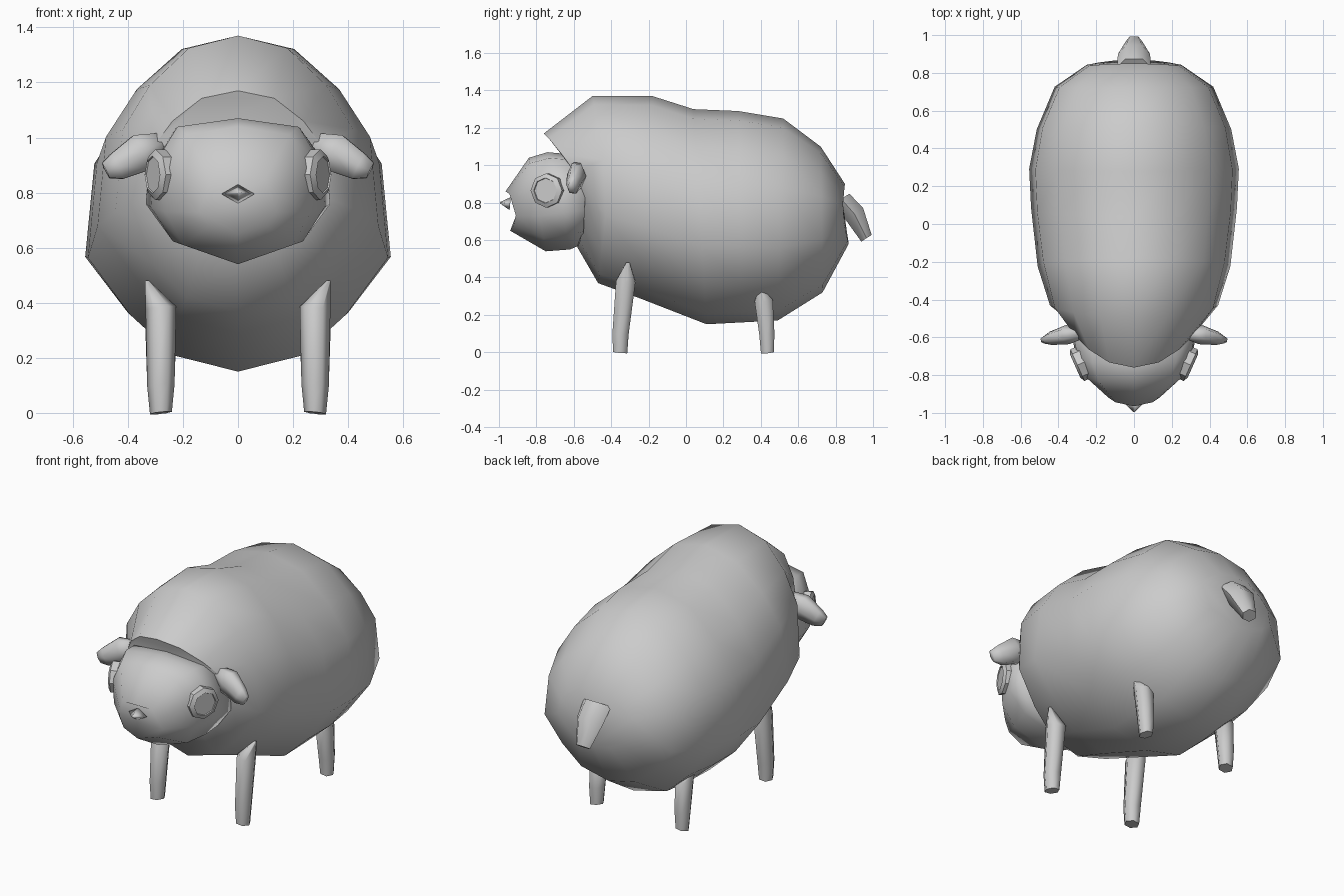
import bpy, bmesh, math
from mathutils import Vector

if "Cube" in bpy.data.objects:
    bpy.data.objects.remove(bpy.data.objects["Cube"])

grey = bpy.data.materials.new("wool grey")
grey.diffuse_color = (0.6, 0.6, 0.6, 1)
grey.use_nodes = True
grey.node_tree.nodes["Principled BSDF"].inputs["Base Color"].default_value = grey.diffuse_color


def finish(name, rings, sharp=None):
    """Skin equal-length rings of points into a closed, smooth mesh."""
    bm = bmesh.new()
    loops = [[bm.verts.new(p) for p in r] for r in rings]
    for a, b in zip(loops, loops[1:]):
        for i in range(len(a)):
            j = (i + 1) % len(a)
            bm.faces.new((a[i], a[j], b[j], b[i]))
    bm.faces.new(loops[0])
    bm.faces.new(loops[-1])
    bmesh.ops.remove_doubles(bm, verts=bm.verts, dist=1e-5)
    bmesh.ops.recalc_face_normals(bm, faces=bm.faces)
    for f in bm.faces:
        f.smooth = True
    if sharp:
        for e in bm.edges:
            if len(e.link_faces) == 2 and e.calc_face_angle() > math.radians(sharp):
                e.smooth = False
    me = bpy.data.meshes.new(name)
    bm.to_mesh(me)
    bm.free()
    me.materials.append(grey)
    ob = bpy.data.objects.new(name, me)
    bpy.context.collection.objects.link(ob)
    return ob


def section(half, y_top, y_bot, z_top, z_bot, w, bow):
    """Symmetric cross-section from half profile (x, height fraction)."""
    full = half + [(-x, t) for x, t in reversed(half[1:-1])]
    return [(x * w, y_bot + (y_top - y_bot) * t + bow * x * x,
             z_bot + (z_top - z_bot) * t) for x, t in full]


def tube(name, path, sides=6, sharp=None):
    """Path entries: (centre, half-width a, half-width b)."""
    pts = [Vector(p[0]) for p in path]
    axis = (pts[-1] - pts[0]).normalized()
    side = Vector((0, 1, 0)) if abs(axis.x) > 0.6 else Vector((1, 0, 0))
    u = (side - axis * side.dot(axis)).normalized()
    v = axis.cross(u)
    rings = []
    for p, (_, a, b) in zip(pts, path):
        rings.append([p + u * a * math.cos(2 * math.pi * i / sides)
                      + v * b * math.sin(2 * math.pi * i / sides) for i in range(sides)])
    return finish(name, rings, sharp)


# Woolly body
wool = [(0, 1), (.40, .955), (.72, .82), (.94, .66), (1, .36), (.72, .18), (.42, .05), (0, 0)]
finish("body", [section(wool, *r) for r in [
    (-.76, -.58, 1.17, .56, .33, .12),
    (-.50, -.47, 1.37, .37, .445, .05),
    (-.18, -.25, 1.37, .29, .51, 0),
    (.04, .11, 1.30, .15, .545, 0),
    (.28, .30, 1.29, .16, .555, 0),
    (.52, .49, 1.25, .17, .515, 0),
    (.72, .73, 1.10, .32, .42, 0),
    (.85, .87, .90, .58, .25, -.02)]], 60)

# Head
face = [(0, 1), (.70, .94), (.96, .68), (1, .38), (.75, .14), (0, 0)]
finish("head", [section(face, *r) for r in [
    (-.965, -.94, .86, .65, .14, .04),
    (-.84, -.75, 1.04, .54, .265, 0),
    (-.74, -.62, 1.07, .55, .315, 0),
    (-.53, -.55, 1.05, .58, .335, 0)]])

# Nose
tube("nose", [((0, -.94, .795), .06, .035), ((0, -.995, .80), .003, .003)], 4)

for s, side in ((1, "right"), (-1, "left")):
    # Eye discs with a stepped rim
    n = Vector((math.cos(.42) * s, -math.sin(.42), 0))
    c = Vector((.295 * s, -.745, .865))
    tube("eye_" + side, [(c - n * .05, .09, .09), (c + n * .005, .092, .092),
                         (c + n * .018, .068, .068), (c + n * .012, .066, .066)], 8, 25)
    # Ears
    tube("ear_" + side, [((.28 * s, -.58, .98), .03, .045), ((.35 * s, -.585, .945), .052, .08),
                         ((.44 * s, -.605, .895), .036, .058), ((.48 * s, -.615, .88), .018, .035)], 6)
    # Legs, with tops leaning into the body
    tube("front_leg_" + side, [((.28 * s, -.352, 0), .04, .044), ((.28 * s, -.35, .10), .05, .05),
                               ((.28 * s, -.322, .38), .056, .06), ((.33 * s, -.31, .48), .008, .01)], 6, 70)
    tube("back_leg_" + side, [((.28 * s, .435, 0), .04, .04), ((.28 * s, .432, .10), .05, .047),
                              ((.28 * s, .415, .28), .056, .056), ((.33 * s, .40, .34), .008, .01)], 6, 70)

# Tail
tube("tail", [((0, .83, .82), .09, .06), ((0, .90, .74), .085, .065),
              ((0, .965, .61), .045, .038)], 6, 70)
